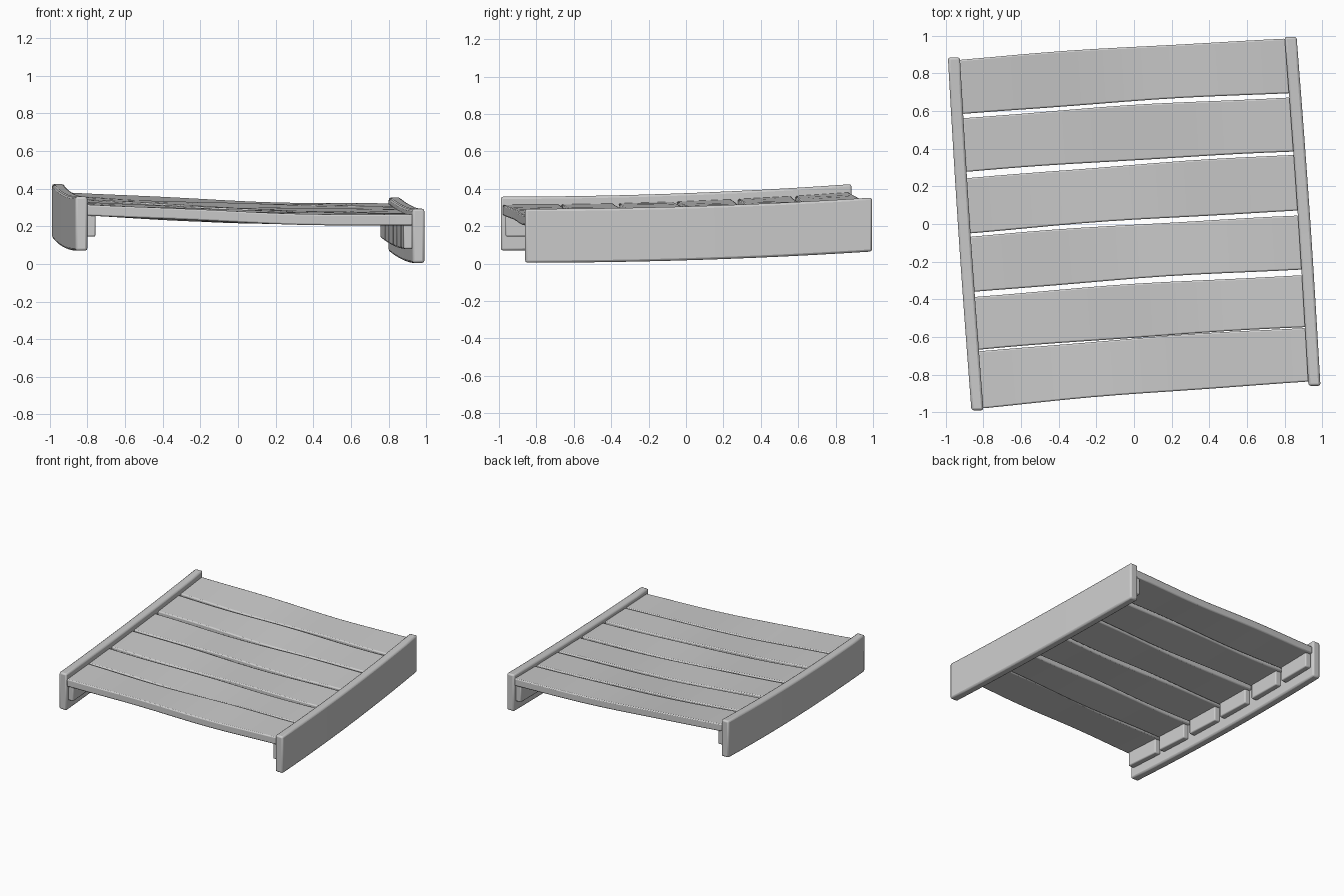
import bpy, bmesh, math

cube = bpy.data.objects.get("Cube")
if cube:
    bpy.data.objects.remove(cube, do_unlink=True)

grey = bpy.data.materials.new("plain grey")
grey.use_nodes = True
COLOUR = (0.6, 0.6, 0.6, 1)
grey.diffuse_color = COLOUR
grey.node_tree.nodes["Principled BSDF"].inputs["Base Color"].default_value = COLOUR


def lerp(a, b, t):
    return a + (b - a) * t


def beam(name, rings, bevel):
    """Skin a row of four-cornered sections, cap the ends and soften the edges."""
    bm = bmesh.new()
    rows = [[bm.verts.new(p) for p in ring] for ring in rings]
    for a, b in zip(rows, rows[1:]):
        for i in range(4):
            j = (i + 1) % 4
            bm.faces.new((a[i], a[j], b[j], b[i]))
    bm.faces.new(rows[0])
    bm.faces.new(rows[-1])
    bmesh.ops.recalc_face_normals(bm, faces=bm.faces)
    mesh = bpy.data.meshes.new(name)
    bm.to_mesh(mesh)
    bm.free()
    mesh.materials.append(grey)
    obj = bpy.data.objects.new(name, mesh)
    bpy.context.collection.objects.link(obj)
    mod = obj.modifiers.new("soft edges", 'BEVEL')
    mod.width, mod.segments, mod.limit_method = bevel, 2, 'ANGLE'
    mod.angle_limit = math.radians(40)
    bpy.ops.object.select_all(action='DESELECT')
    obj.select_set(True)
    bpy.context.view_layer.objects.active = obj
    bpy.ops.object.shade_smooth_by_angle(angle=math.radians(35))
    return obj


# Each rail: y ends, inner x at both ends, outward side, lowest z, rise
RAILS = {
    "right": dict(y=(-0.99, 0.885), x=(-0.80, -0.925), side=-1, z=0.07, rise=0.067),
    "left": dict(y=(-0.86, 0.995), x=(0.927, 0.80), side=1, z=0.005, rise=0.06),
}
HEIGHT, WIDTH = 0.288, 0.064


def rail_at(rail, y):
    """Inner x and bottom z of a rail at a given y."""
    t = (y - rail["y"][0]) / (rail["y"][1] - rail["y"][0])
    x = lerp(*rail["x"], t) + 0.006 * math.sin(math.pi * t) * rail["side"]
    return x, rail["z"] + rail["rise"] * max(t, 0) ** 2


# Side rails: tall boards curving upward toward the back
for label, rail in RAILS.items():
    rings = []
    for k in range(13):
        y = lerp(*rail["y"], k / 12)
        x, z = rail_at(rail, y)
        out = x + WIDTH * rail["side"]
        rings.append([(x, y, z), (out, y, z), (out, y, z + HEIGHT), (x, y, z + HEIGHT)])
    beam(label + "_rail", rings, 0.012)

# Deck planks: front and back y at the right end, then at the left end
PLANKS = [
    (-0.98, -0.677, -0.837, -0.553), (-0.668, -0.388, -0.548, -0.272),
    (-0.36, -0.068, -0.242, 0.045), (-0.05, 0.243, 0.072, 0.367),
    (0.277, 0.562, 0.385, 0.672), (0.585, 0.872, 0.695, 0.985),
]
THICK, STEPS = 0.058, 12
for n, (rf, rb, lf, lb) in enumerate(PLANKS):
    rings = []
    for k in range(STEPS + 1):
        t = k / STEPS
        bow = math.sin(math.pi * t)
        wave = 0.004 * math.sin(2 * math.pi * t + 1.9 * n) * bow
        ring = []
        for right_y, left_y, tilt in ((rf, lf, 1), (rb, lb, -1)):
            xr, zr = rail_at(RAILS["right"], right_y)
            xl, zl = rail_at(RAILS["left"], left_y)
            x = lerp(xr - 0.004, xl + 0.004, t)
            y = lerp(right_y, left_y, t) + 0.010 * bow + wave * tilt
            top = lerp(zr + 0.245, zl + 0.258, t) - 0.013 * bow + 1.5 * wave * tilt
            low, high = (x, y, top - THICK), (x, y, top)
            ring += [low, high] if tilt == 1 else [high, low]
        rings.append(ring)
    beam(f"plank_{n + 1}", rings, 0.008)

    # Support block under each plank end, fixed to the inside of the rail
    for label, (front, back) in (("right", (rf, rb)), ("left", (lf, lb))):
        rail = RAILS[label]
        rings = []
        for y in (front + 0.015, back - 0.015):
            x, z = rail_at(rail, y)
            inner = x - 0.045 * rail["side"]
            x += 0.004 * rail["side"]
            rings.append([(x, y, z + 0.075), (inner, y, z + 0.075),
                          (inner, y, z + 0.215), (x, y, z + 0.215)])
        beam(f"{label}_support_{n + 1}", rings, 0.008)
